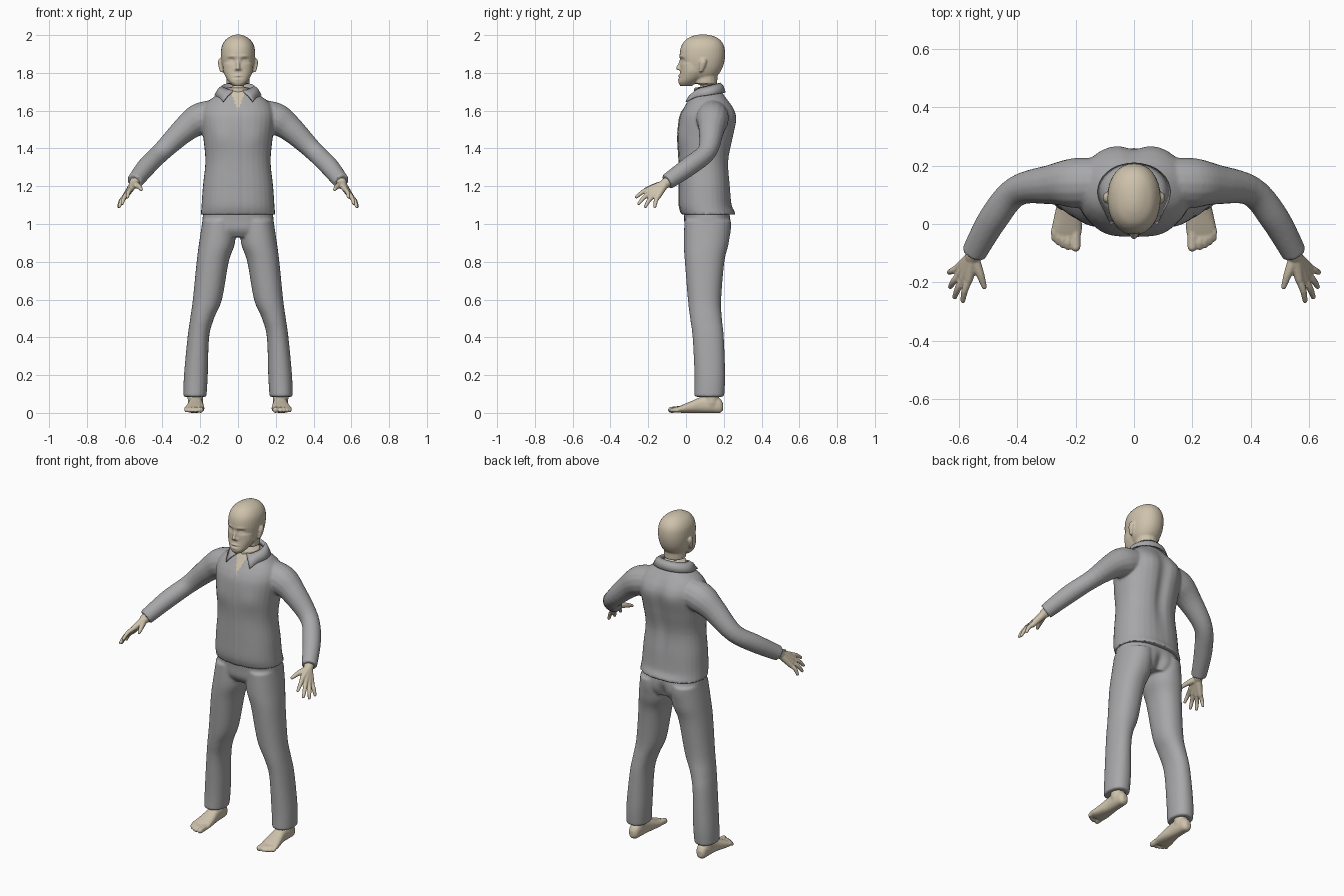
import bpy, bmesh, math
from mathutils import Vector

cube = bpy.data.objects.get("Cube")
if cube:
    bpy.data.objects.remove(cube, do_unlink=True)


def material(name, rgb):
    mat = bpy.data.materials.new(name)
    mat.use_nodes = True
    mat.diffuse_color = (*rgb, 1)
    mat.node_tree.nodes["Principled BSDF"].inputs["Base Color"].default_value = (*rgb, 1)
    return mat


skin = material("skin", (0.62, 0.54, 0.41))
cloth = material("grey cloth", (0.39, 0.39, 0.40))


def smooth_rows(rows, steps=5):
    """Catmull-Rom interpolation of rows of numbers."""
    rows = [Vector(r) for r in rows]
    pts = [rows[0]] + rows + [rows[-1]]
    out = []
    for a, b, c, d in zip(pts, pts[1:], pts[2:], pts[3:]):
        for k in range(steps):
            t = k / steps
            out.append(0.5 * (2 * b + (c - a) * t + (2 * a - 5 * b + 4 * c - d) * t * t
                              + (3 * b - a - 3 * c + d) * t ** 3))
    return out + [rows[-1]]


def skin_rings(bm, rings):
    """Bridge rings of points into a closed body."""
    loops = [[bm.verts.new(p) for p in ring] for ring in rings]
    n = len(loops[0])
    for low, high in zip(loops, loops[1:]):
        for i in range(n):
            j = (i + 1) % n
            bm.faces.new((low[i], low[j], high[j], high[i]))
    bm.faces.new(loops[0])
    bm.faces.new(loops[-1])


def stack(bm, rows, side=1, power=2.0, along_y=False):
    """Rows: level, centre x, half width, then the two limits of the third axis."""
    rings = []
    for level, cx, half, low, high in smooth_rows(rows):
        ring = []
        for k in range(32):
            a = math.tau * k / 32
            c, s = math.cos(a), math.sin(a)
            u = math.copysign(abs(c) ** (2 / power), c) * half
            v = math.copysign(abs(s) ** (2 / power), s) * (high - low) / 2
            x, w = side * (cx + u), (low + high) / 2 + v
            ring.append((x, level, w) if along_y else (x, w, level))
        rings.append(ring)
    skin_rings(bm, rings)


def tube(bm, rows, side=1, rounded=True):
    """Rows: x, y, z, radius."""
    rows = smooth_rows([(side * x, y, z, r) for x, y, z, r in rows])
    rings = []
    for i, row in enumerate(rows):
        way = (rows[min(i + 1, len(rows) - 1)] - rows[max(i - 1, 0)]).to_3d()
        turn = way.to_track_quat('Z', 'Y')
        rings.append([row.to_3d() + turn @ Vector((math.cos(a), math.sin(a), 0)) * row[3]
                      for a in (math.tau * k / 16 for k in range(16))])
    skin_rings(bm, rings)
    if rounded:
        for row in (rows[0], rows[-1]):
            ball = bmesh.ops.create_icosphere(bm, subdivisions=2, radius=row[3])
            bmesh.ops.translate(bm, verts=ball["verts"], vec=row.to_3d())


def new_object(name, bm, mat):
    bmesh.ops.recalc_face_normals(bm, faces=bm.faces)
    mesh = bpy.data.meshes.new(name)
    bm.to_mesh(mesh)
    bm.free()
    mesh.materials.append(mat)
    obj = bpy.data.objects.new(name, mesh)
    bpy.context.collection.objects.link(obj)
    return obj


def fuse(name, bm, mat, voxel, rounds, bumps=()):
    """Weld overlapping bodies, relax them, then push soft bumps along y."""
    obj = new_object(name, bm, mat)
    remesh = obj.modifiers.new("weld", 'REMESH')
    remesh.mode, remesh.voxel_size = 'VOXEL', voxel
    relax = obj.modifiers.new("relax", 'SMOOTH')
    relax.factor, relax.iterations = 0.5, rounds
    graph = bpy.context.evaluated_depsgraph_get()
    mesh = bpy.data.meshes.new_from_object(obj.evaluated_get(graph))
    obj.modifiers.clear()
    obj.data = mesh
    if not mesh.materials:
        mesh.materials.append(mat)
    for centre, size, push in bumps:
        for side in ((1, -1) if centre[0] else (1,)):
            spot = Vector((side * centre[0], *centre[1:]))
            for v in mesh.vertices:
                d = v.co - spot
                e = sum((d[i] / size[i]) ** 2 for i in range(3))
                if e < 9:
                    v.co.y += push * math.exp(-e)
    mesh.shade_smooth()
    return obj


# Head with neck, jaw, nose and ears
bm = bmesh.new()
stack(bm, [(1.77, 0, .055, .03, .15), (1.80, 0, .074, -.01, .178), (1.84, 0, .086, -.028, .198),
           (1.89, 0, .091, -.034, .207), (1.94, 0, .086, -.026, .202), (1.975, 0, .066, -.002, .18),
           (1.995, 0, .036, .035, .145), (2.003, 0, .01, .07, .105)], power=2.15)
stack(bm, [(1.85, 0, .08, -.03, .12), (1.81, 0, .078, -.031, .11), (1.775, 0, .064, -.036, .09),
           (1.75, 0, .046, -.04, .06), (1.73, 0, .024, -.03, .03)], power=2.2)
tube(bm, [(0, .11, 1.62, .066), (0, .104, 1.70, .062), (0, .105, 1.80, .062)], rounded=False)
tube(bm, [(0, -.026, 1.868, .008), (0, -.034, 1.845, .009), (0, -.042, 1.825, .011)])
for side in (1, -1):
    tube(bm, [(.009, -.032, 1.819, .008), (.014, -.028, 1.82, .008)], side)
    stack(bm, [(1.803, .087, .007, .07, .085), (1.825, .092, .009, .07, .098),
               (1.855, .096, .01, .072, .108), (1.875, .094, .007, .08, .105)], side)
fuse("head", bm, skin, .005, 3, [
    ((.036, -.03, 1.866), (.02, .04, .013), .013),
    ((.036, -.02, 1.863), (.012, .04, .008), -.006),
    ((.035, -.03, 1.888), (.024, .04, .007), -.004),
    ((0, -.03, 1.784), (.02, .04, .006), -.007),
    ((0, -.03, 1.766), (.017, .04, .006), -.006),
    ((0, -.03, 1.775), (.022, .04, .003), .004)])

# Shirt with sleeves
bm = bmesh.new()
stack(bm, [(1.05, 0, .197, -.022, .252), (1.1, 0, .193, -.036, .242), (1.2, 0, .186, -.037, .235),
           (1.33, 0, .173, -.037, .228), (1.45, 0, .183, -.043, .25), (1.55, 0, .195, -.036, .264),
           (1.6, 0, .19, -.02, .256), (1.64, 0, .168, .004, .234), (1.67, 0, .132, .024, .212),
           (1.69, 0, .1, .036, .197), (1.71, 0, .076, .05, .18)], power=2.3)
for side in (1, -1):
    tube(bm, [(.1, .14, 1.58, .08), (.2, .14, 1.555, .086), (.28, .135, 1.502, .069),
              (.4, .113, 1.387, .052), (.48, .02, 1.308, .051), (.548, -.1, 1.223, .043)],
         side, rounded=False)
shirt = fuse("shirt", bm, cloth, .007, 4, [
    ((0, .25, 1.42, ), (.035, .08, .2), -.016),
    ((.085, .25, 1.56), (.06, .08, .08), .008),
    ((.1, -.03, 1.46), (.06, .06, .06), -.006),
    ((0, .25, 1.06), (.16, .05, .025), .01)])
# Overlapping front edge, and the open neck by a wedge rule
shirt.data.materials.append(skin)
for v in shirt.data.vertices:
    if 0 < v.co.x < .02 and v.co.y < .05 and 1.06 < v.co.z < 1.6:
        v.co.y -= .004 * (1 - v.co.x / .02)
for f in shirt.data.polygons:
    x, y, z = f.center
    if y < .1 and abs(x) < (z - 1.6) * .38:
        f.material_index = 1

# Folded collar with pointed front flaps
bm = bmesh.new()
rows = []
for k in range(33):
    a = (k / 16 - 1) * math.pi * .89
    s, c = math.sin(a), math.cos(a)
    f = max(0, -c) ** 5
    flare = math.copysign(.05 * f, s)
    rows.append([bm.verts.new(p) for p in (
        (.078 * s, .11 + .068 * c, 1.71),
        (.084 * s, .11 + .072 * c, 1.732 + .016 * c - .022 * f),
        (.107 * s + flare / 2, .11 + .09 * c - .012 * f, 1.715 + .014 * c - .03 * f),
        (.125 * s + flare, .11 + .1 * c - .026 * f, 1.683 + .014 * c - .028 * f))])
for p, q in zip(rows, rows[1:]):
    for i in range(3):
        bm.faces.new((p[i], q[i], q[i + 1], p[i + 1]))
collar = new_object("collar", bm, cloth)
collar.modifiers.new("thickness", 'SOLIDIFY').thickness = .007
collar.data.shade_smooth()

# Trousers
bm = bmesh.new()
stack(bm, [(.93, 0, .17, .02, .21), (.97, 0, .189, -.006, .23), (1.03, 0, .188, -.01, .235),
           (1.1, 0, .178, -.015, .22)], power=2.4)
for side in (1, -1):
    stack(bm, [(1.02, .1, .088, -.008, .235), (.9, .111, .095, -.012, .226),
               (.8, .134, .085, -.006, .203), (.6, .162, .077, .01, .186),
               (.5, .19, .063, .022, .19), (.4, .21, .057, .035, .2),
               (.2, .223, .063, .045, .207), (.085, .228, .061, .044, .202)], side, power=2.2)
fuse("trousers", bm, cloth, .007, 5, [
    ((0, .22, .96), (.025, .06, .05), -.02),
    ((.09, .22, .98), (.05, .06, .05), .006)])

# Hands and feet, left then right
for side, label in ((1, "left"), (-1, "right")):
    bm = bmesh.new()
    wrist = (.551, -.11, 1.214)
    tube(bm, [(.525, -.06, 1.25, .032), (*wrist, .027)], side)
    fingers = [((.565, -.19, 1.186), (.585, -.263, 1.143)), ((.583, -.188, 1.165), (.613, -.25, 1.108)),
               ((.595, -.172, 1.15), (.628, -.215, 1.092)), ((.6, -.15, 1.143), (.632, -.165, 1.092))]
    for knuckle, tip in fingers:
        tube(bm, [(*wrist, .022), (*knuckle, .015)], side)
        middle = Vector(knuckle).lerp(Vector(tip), .5) + Vector((.004, -.002, .005))
        tube(bm, [(*knuckle, .0135), (*middle, .0115), (*tip, .0085)], side)
    tube(bm, [(.543, -.13, 1.208, .019), (.525, -.175, 1.198, .014), (.512, -.215, 1.183, .009)], side)
    fuse(label + "_hand", bm, skin, .004, 2)

    bm = bmesh.new()
    stack(bm, [(.196, .228, .014, .015, .05), (.18, .226, .029, 0, .075), (.14, .225, .035, 0, .095),
               (.08, .224, .038, 0, .084), (.03, .226, .046, 0, .063), (-.02, .23, .052, 0, .042),
               (-.05, .231, .046, .004, .028)], side, 2.4, along_y=True)
    tube(bm, [(.226, .135, .05, .04), (.226, .13, .16, .043)], side)
    tube(bm, [(.2, -.02, .02, .018), (.199, -.079, .016, .0165)], side)
    for x, y in ((.225, -.08), (.243, -.073), (.259, -.063), (.273, -.05)):
        tube(bm, [(x, -.02, .022, .011), (x, y + .02, .022, .011), (x, y, .012, .0105)], side)
    fuse(label + "_foot", bm, skin, .005, 2)
